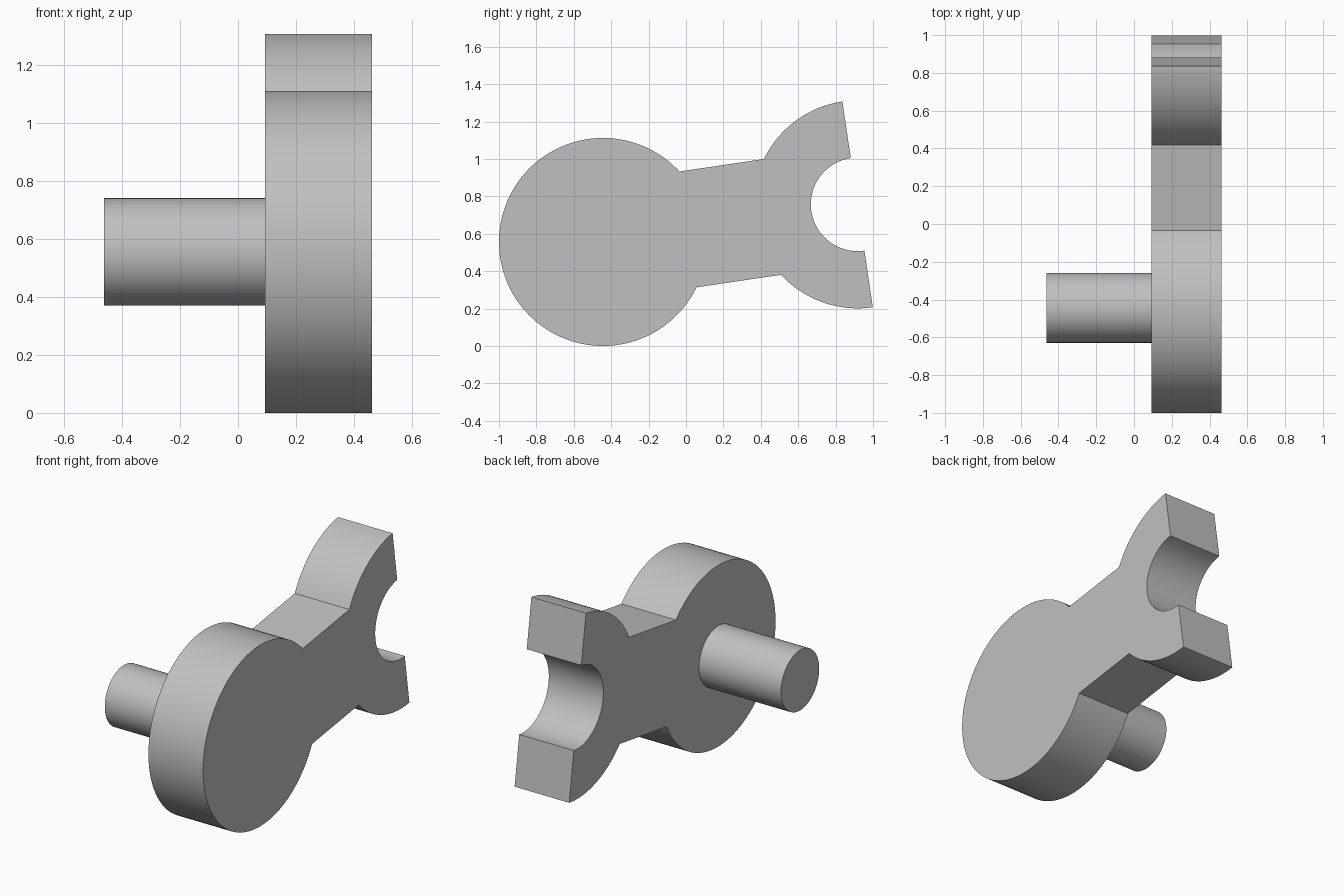
import bpy, bmesh, math
from mathutils import Matrix, Vector

cube = bpy.data.objects.get("Cube")
if cube:
    bpy.data.objects.remove(cube, do_unlink=True)

# Main dimensions
R = 0.556                 # disc and fork outer radius
BORE = 0.25               # fork opening radius
ARM = 0.313               # half width of the arm
PEG = 0.185               # peg radius
X0, X1 = 0.093, 0.463     # plate faces
HUB = Vector((-0.444, 0.556))
FORK = Vector((0.9175, 0.757))
axis = FORK - HUB
length, tilt = axis.length, math.atan2(axis.y, axis.x)

grey = bpy.data.materials.new("plain grey")
grey.use_nodes = True
colour = (0.53, 0.53, 0.53, 1)
grey.diffuse_color = colour
grey.node_tree.nodes["Principled BSDF"].inputs["Base Color"].default_value = colour


def arc(cx, radius, start, end, steps):
    """Points on an arc centred on the lever's own axis."""
    angles = [start + (end - start) * i / steps for i in range(steps + 1)]
    return [Vector((cx + radius * math.cos(a), radius * math.sin(a))) for a in angles]


def finish(bm, name):
    bmesh.ops.recalc_face_normals(bm, faces=bm.faces)
    mesh = bpy.data.meshes.new(name)
    bm.to_mesh(mesh)
    bm.free()
    mesh.materials.append(grey)
    obj = bpy.data.objects.new(name, mesh)
    bpy.context.collection.objects.link(obj)
    bpy.ops.object.select_all(action='DESELECT')
    obj.select_set(True)
    bpy.context.view_layer.objects.active = obj
    bpy.ops.object.shade_smooth_by_angle(angle=math.radians(30))
    return obj


# Lever plate: round hub, straight arm and open fork in one outline
join = math.asin(ARM / R)
half, full = math.pi / 2, 2 * math.pi
outline = (arc(0, R, join, full - join, 96)
           + arc(length, R, math.pi + join, 3 * half, 32)
           + arc(length, BORE, 3 * half, half, 48)
           + arc(length, R, half, math.pi - join, 32))
turn = Matrix.Rotation(tilt, 2)
bm = bmesh.new()
verts = []
for p in outline:
    q = HUB + turn @ p
    verts.append(bm.verts.new((X0, q.x, q.y)))
side = bm.faces.new(verts)
solid = bmesh.ops.extrude_face_region(bm, geom=[side], use_keep_orig=True)
moved = [g for g in solid["geom"] if isinstance(g, bmesh.types.BMVert)]
bmesh.ops.translate(bm, verts=moved, vec=(X1 - X0, 0, 0))
finish(bm, "lever_plate")

# Peg standing out from the hub
peg_end, peg_root = -0.463, X0 + 0.01
bm = bmesh.new()
place = (Matrix.Translation(((peg_end + peg_root) / 2, HUB.x, HUB.y))
         @ Matrix.Rotation(half, 4, 'Y'))
bmesh.ops.create_cone(bm, cap_ends=True, segments=72, radius1=PEG, radius2=PEG,
                      depth=peg_root - peg_end, matrix=place)
finish(bm, "hub_peg")
